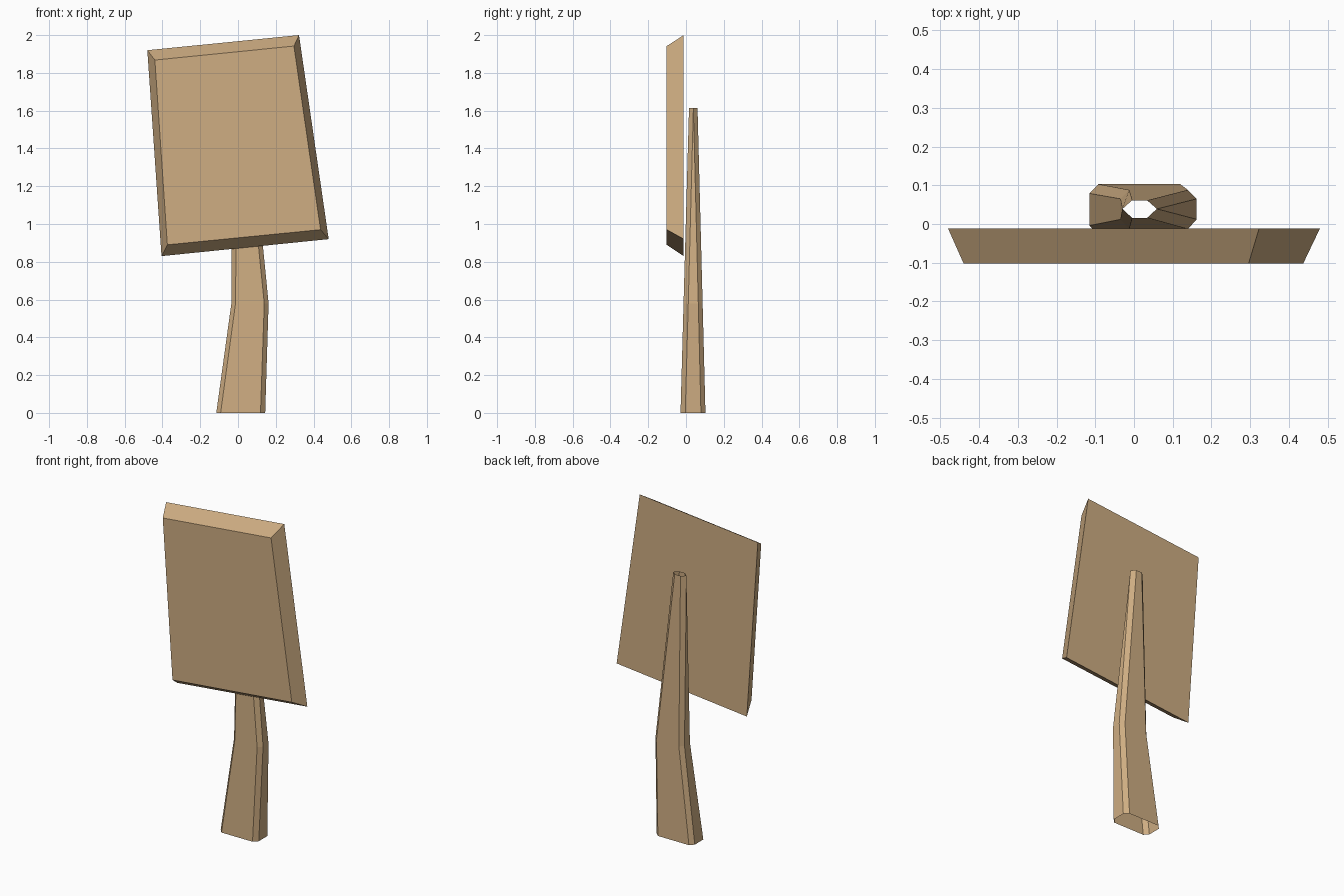
import bpy, bmesh

if "Cube" in bpy.data.objects:
    bpy.data.objects.remove(bpy.data.objects["Cube"])

wood = bpy.data.materials.new("tan wood")
wood.diffuse_color = (0.62, 0.42, 0.225, 1)
wood.use_nodes = True
wood.node_tree.nodes["Principled BSDF"].inputs["Base Color"].default_value = wood.diffuse_color


def loft(name, rings, caps):
    """Skin matching rings of points with flat quads, optionally closing the ends."""
    bm = bmesh.new()
    loops = [[bm.verts.new(p) for p in ring] for ring in rings]
    n = len(loops[0])
    for a, b in zip(loops, loops[1:]):
        for i in range(n):
            j = (i + 1) % n
            bm.faces.new((a[i], a[j], b[j], b[i]))
    if caps:
        bm.faces.new(loops[0][::-1])
        bm.faces.new(loops[-1])
    bmesh.ops.remove_doubles(bm, verts=bm.verts[:], dist=0.0005)
    bmesh.ops.recalc_face_normals(bm, faces=bm.faces[:])
    mesh = bpy.data.meshes.new(name)
    bm.to_mesh(mesh)
    bm.free()
    mesh.materials.append(wood)
    obj = bpy.data.objects.new(name, mesh)
    bpy.context.collection.objects.link(obj)
    return obj


def chamfered(xs, ys, z):
    """Chamfered rectangle from four x and four y stations."""
    a, b, c, d = xs
    e, f, g, h = ys
    return [(b, e, z), (c, e, z), (d, f, z), (d, g, z),
            (c, h, z), (b, h, z), (a, g, z), (a, f, z)]


# Crooked, tapering post: open tube, its sides pinching together at the top
loft("post", [
    chamfered((-0.115, -0.092, 0.119, 0.144), (-0.029, -0.004, 0.079, 0.103), 0),
    chamfered((-0.035, -0.013, 0.139, 0.162), (-0.013, 0.012, 0.065, 0.088), 0.58),
    chamfered((-0.03, -0.005, 0.034, 0.059), (0.016, 0.039, 0.039, 0.061), 1.615),
], caps=False)

# Lopsided sign board with a bevelled, smaller front face
back = [(-0.48, 1.92), (-0.405, 0.83), (0.48, 0.92), (0.323, 2.0)]
front = [(-0.44, 1.868), (-0.374, 0.89), (0.437, 0.97), (0.296, 1.942)]
loft("sign_board", [[(x, -0.012, z) for x, z in back],
                    [(x, -0.102, z) for x, z in front]], caps=True)
